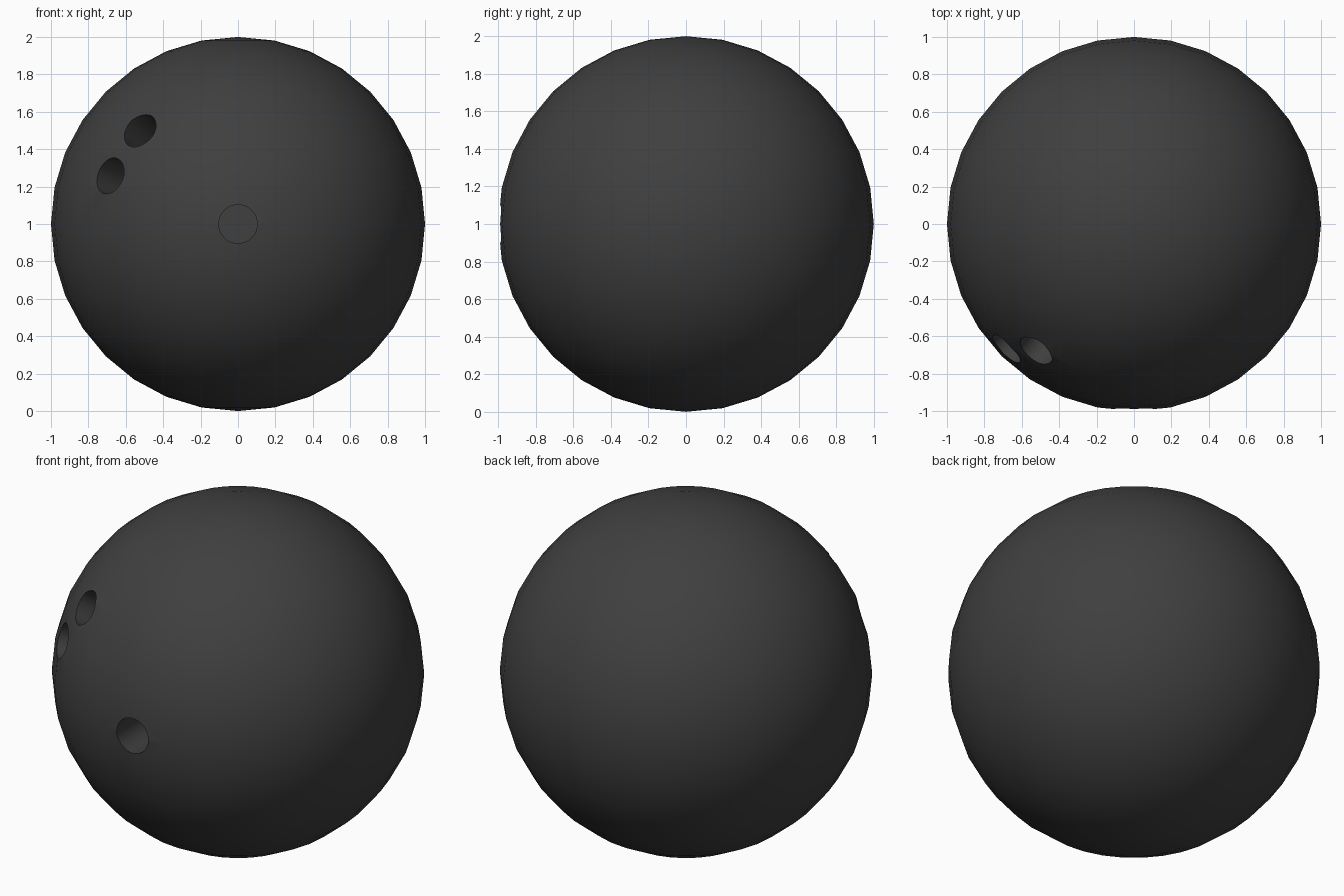
import bpy, math
from mathutils import Vector

if "Cube" in bpy.data.objects:
    bpy.data.objects.remove(bpy.data.objects["Cube"])

CENTRE = Vector((0, 0, 1))
DEPTH = 0.5

# Ball body
bpy.ops.mesh.primitive_uv_sphere_add(segments=32, ring_count=16, radius=1, location=CENTRE)
ball = bpy.context.object
ball.name = "ball"


def drill(name, direction, radius):
    """Bore a straight hole towards the ball centre."""
    d = Vector(direction).normalized()
    inner, outer = 1 - DEPTH, 1.2
    bpy.ops.mesh.primitive_cylinder_add(
        vertices=32, radius=radius, depth=outer - inner,
        location=CENTRE + d * (inner + outer) / 2,
        rotation=d.to_track_quat('Z', 'Y').to_euler())
    cutter = bpy.context.object
    cutter.name = name
    mod = ball.modifiers.new(name, 'BOOLEAN')
    mod.operation = 'DIFFERENCE'
    mod.solver = 'EXACT'
    mod.object = cutter
    bpy.context.view_layer.objects.active = ball
    bpy.ops.object.modifier_apply(modifier=mod.name)
    bpy.data.objects.remove(cutter, do_unlink=True)


# Thumb hole and two finger holes
drill("thumb_hole", (0, -1, 0), 0.103)
drill("upper_finger_hole", (-0.53, -0.685, 0.505), 0.1)
drill("lower_finger_hole", (-0.69, -0.675, 0.26), 0.1)

# Smooth shading with crisp hole rims
bpy.ops.object.select_all(action='DESELECT')
ball.select_set(True)
bpy.context.view_layer.objects.active = ball
bpy.ops.object.shade_smooth_by_angle(angle=math.radians(30))

# Dark polished finish
mat = bpy.data.materials.new("dark_finish")
mat.diffuse_color = (0.05, 0.05, 0.05, 1)
mat.use_nodes = True
mat.node_tree.nodes["Principled BSDF"].inputs["Base Color"].default_value = mat.diffuse_color
ball.data.materials.clear()
ball.data.materials.append(mat)
for p in ball.data.polygons:
    p.material_index = 0
